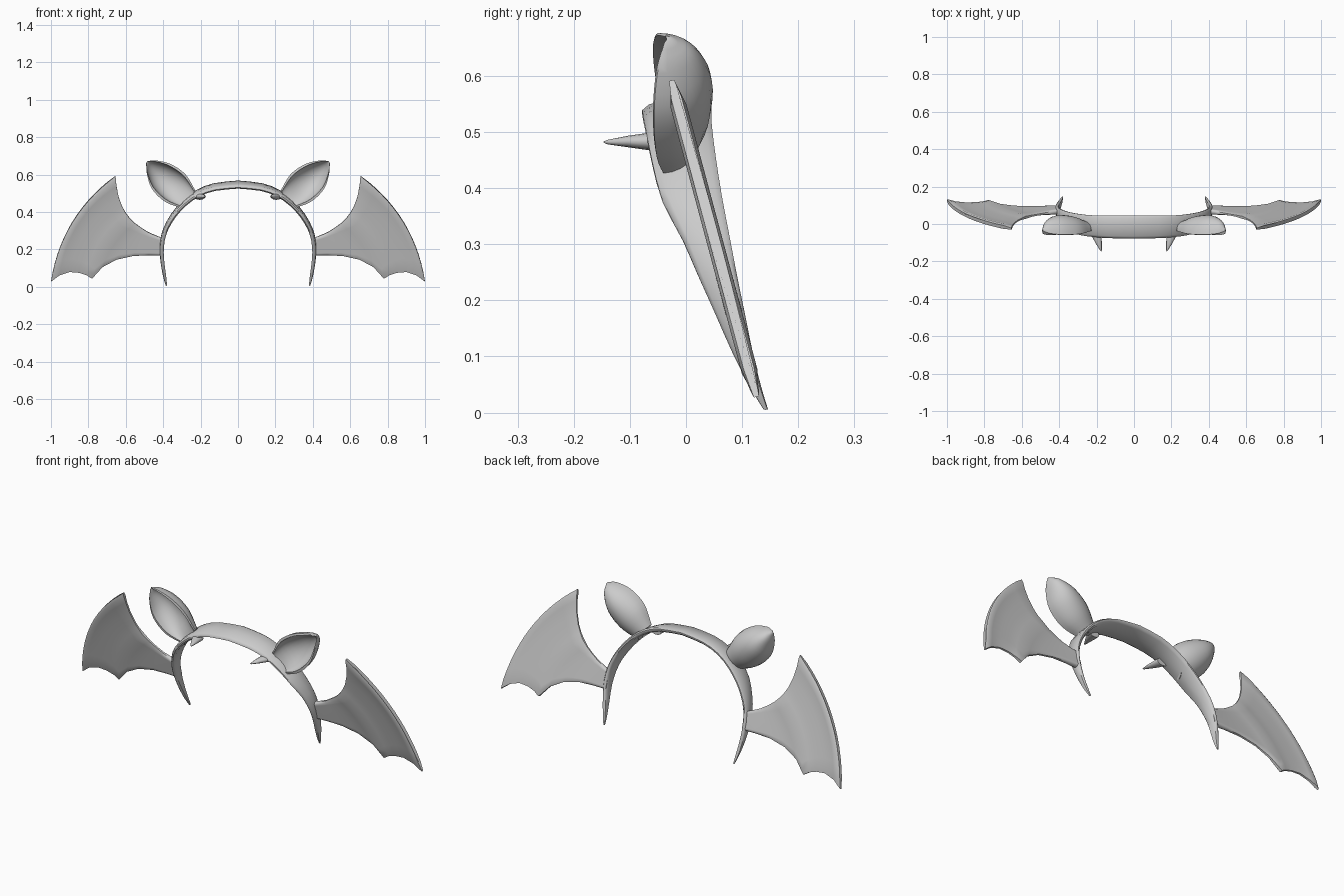
import bpy, bmesh
from math import sin, cos, pi
from mathutils import Vector

if "Cube" in bpy.data.objects:
    bpy.data.objects.remove(bpy.data.objects["Cube"])


def spline(rows, n):
    """Catmull-Rom interpolation of rows of numbers."""
    rows = [Vector(r) for r in rows]
    out = []
    for i in range(len(rows) - 1):
        b, c = rows[i], rows[i + 1]
        a = rows[i - 1] if i else b * 2 - c
        d = rows[i + 2] if i + 2 < len(rows) else c * 2 - b
        for k in range(n):
            t = k / n
            out.append((b * 2 + (c - a) * t + (a * 2 - b * 5 + c * 4 - d) * t * t
                        + (b * 3 - a - c * 3 + d) * t ** 3) * 0.5)
    return out + [rows[-1]]


def loft(name, rings, cap_start=True, angle=50):
    """Skin closed rings, cap the ends and mirror across x."""
    bm = bmesh.new()
    vs = [[bm.verts.new(p) for p in r] for r in rings]
    n = len(vs[0])
    for a, b in zip(vs, vs[1:]):
        for i in range(n):
            j = (i + 1) % n
            bm.faces.new((a[i], a[j], b[j], b[i]))
    if cap_start:
        bm.faces.new(vs[0])
    bm.faces.new(vs[-1])
    bmesh.ops.recalc_face_normals(bm, faces=bm.faces)
    me = bpy.data.meshes.new(name)
    bm.to_mesh(me)
    bm.free()
    ob = bpy.data.objects.new(name, me)
    bpy.context.collection.objects.link(ob)
    bpy.ops.object.select_all(action='DESELECT')
    bpy.context.view_layer.objects.active = ob
    ob.select_set(True)
    bpy.ops.object.shade_smooth_by_angle(angle=angle * pi / 180)
    ob.modifiers.new("Mirror", 'MIRROR').merge_threshold = 0.0005
    return ob


# Headband: outer x, z, front y, back y, front drop, thickness
band = spline([
    (0, .572, -.078, .045, .024, .026), (.13, .557, -.076, .045, .022, .026),
    (.225, .52, -.07, .046, .018, .026), (.30, .462, -.06, .053, .014, .025),
    (.36, .39, -.042, .064, .01, .024), (.40, .315, -.006, .078, .008, .022),
    (.417, .25, .02, .09, .006, .021), (.42, .18, .05, .104, .004, .02),
    (.41, .10, .085, .12, .003, .018), (.397, .04, .116, .135, .002, .014),
    (.385, .005, .138, .146, 0, .006)], 2)
section = [(-1, -.65), (-1, -.35), (-.8, -.04), (0, .04), (.8, -.04),
           (1, -.35), (1, -.65), (.8, -.96), (0, -1), (-.8, -.96)]
rings = []
for i, (x, z, yf, yb, drop, th) in enumerate(band):
    a, b = band[max(i - 1, 0)], band[min(i + 1, len(band) - 1)]
    nrm = Vector((-(b[1] - a[1]), b[0] - a[0])).normalized() if i else Vector((0, 1))
    ring = []
    for v, w in section:
        r = w * th - drop * (1 - v) / 2
        ring.append((x + nrm.x * r, (yf + yb) / 2 + v * (yb - yf) / 2,
                     max(0, z + nrm.y * r)))
    rings.append(ring)
loft("headband", rings, cap_start=False)

# Ears: upper x, z, lower x, z, rim y, back y, hollow depth ratio
ear = spline([
    (.228, .515, .292, .418, -.036, .014, .2), (.283, .604, .39, .455, -.052, .042, .65),
    (.364, .658, .46, .524, -.057, .046, .75), (.444, .676, .487, .604, -.051, .018, .65),
    (.486, .671, .491, .66, -.036, -.026, .3)], 4)
rings = []
for ux, uz, lx, lz, yf, yb, hollow in ear:
    ring = []
    for k in range(13):
        t = pi * k / 12
        c = (1 - cos(t)) / 2
        ring.append((ux + (lx - ux) * c, yf + (yb - yf) * sin(t), uz + (lz - uz) * c))
    for k in range(12, -1, -1):
        t = pi * k / 12
        c = .5 - .43 * cos(t)
        ring.append((ux + (lx - ux) * c, yf - .002 + (yb - yf) * hollow * sin(t),
                     uz + (lz - uz) * c))
    rings.append(ring)
loft("ears", rings)

# Fangs: centre x, y, z, half width, half height
rings = [[(x + w * cos(2 * pi * k / 12), y, z + h * sin(2 * pi * k / 12)) for k in range(12)]
         for x, y, z, w, h in [(.205, -.04, .483, .03, .018), (.198, -.07, .483, .025, .015),
                               (.188, -.105, .483, .016, .01), (.177, -.14, .482, .005, .004),
                               (.174, -.147, .482, .001, .001)]]
loft("fangs", rings)

# Wings: top x, z, bottom x, z, outward bow, half thickness
wing = [
    (.40, .258, .40, .17, 0, .015), (.44, .274, .48, .17, 0, .012),
    (.48, .292, .56, .166, .004, .009), (.515, .314, .65, .146, .012, .008),
    (.55, .339, .725, .106, .022, .009), (.58, .368, .78, .045, .034, .014),
    (.60, .395, .81, .063, .04, .009), (.62, .43, .85, .076, .047, .008),
    (.638, .48, .90, .08, .055, .008), (.65, .54, .955, .062, .063, .010),
    (.653, .575, .988, .038, .067, .014), (.656, .592, 1.0, .028, .068, .009)]
rings = []
N = 14
for tx, tz, bx, bz, bow, th in wing:
    nrm = Vector((tz - bz, bx - tx)).normalized()
    front, back = [], []
    for k in range(N + 1):
        t = k / N
        o = bow * 4 * t * (1 - t)
        x, z = tx + (bx - tx) * t + nrm.x * o, tz + (bz - tz) * t + nrm.y * o
        y = .125 - .268 * (z - .03)
        h = th * (.5 if k in (0, N) else 1)
        front.append((x, y - h, z - h * .26))
        back.append((x, y + h, z + h * .26))
    rings.append(front + back[::-1])
loft("wings", rings)
